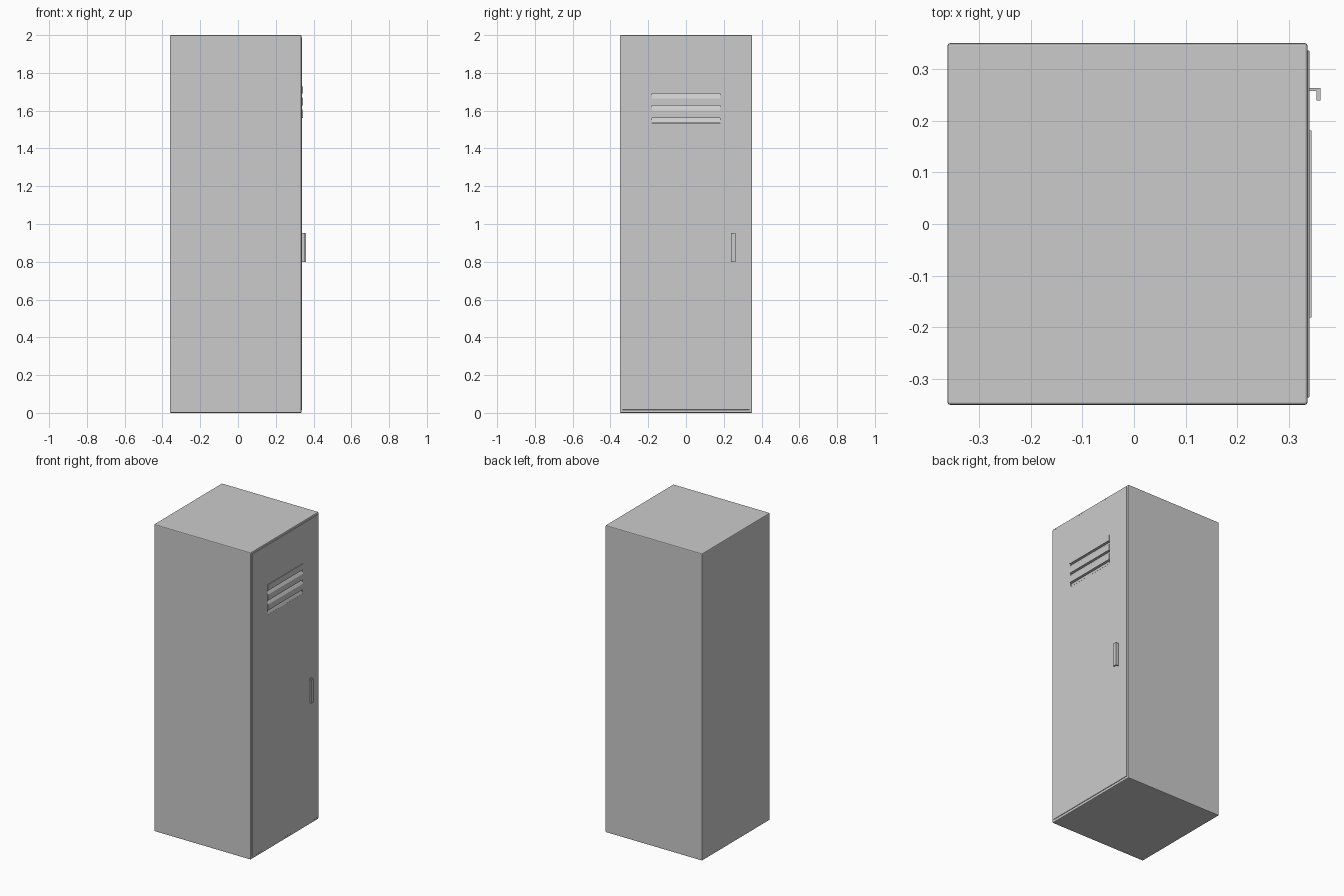
import bpy, bmesh

if "Cube" in bpy.data.objects:
    bpy.data.objects.remove(bpy.data.objects["Cube"])


def box(name, lo, hi, bevel=0.0, segments=1):
    bm = bmesh.new()
    bmesh.ops.create_cube(bm, size=1)
    for v in bm.verts:
        v.co = [lo[i] + (v.co[i] + 0.5) * (hi[i] - lo[i]) for i in range(3)]
    if bevel:
        bmesh.ops.bevel(bm, geom=bm.edges[:], offset=bevel, segments=segments,
                        profile=0.5, affect='EDGES')
    return finish(name, bm)


def prism(name, points, vector):
    """Extrude a closed polygon along a vector."""
    bm = bmesh.new()
    face = bm.faces.new([bm.verts.new(p) for p in points])
    new = bmesh.ops.extrude_face_region(bm, geom=[face])
    verts = [g for g in new["geom"] if isinstance(g, bmesh.types.BMVert)]
    bmesh.ops.translate(bm, verts=verts, vec=vector)
    bmesh.ops.recalc_face_normals(bm, faces=bm.faces)
    return finish(name, bm)


def finish(name, bm):
    mesh = bpy.data.meshes.new(name)
    bm.to_mesh(mesh)
    bm.free()
    obj = bpy.data.objects.new(name, mesh)
    bpy.context.collection.objects.link(obj)
    return obj


def cut(obj, cutter):
    mod = obj.modifiers.new("cut", 'BOOLEAN')
    mod.operation = 'DIFFERENCE'
    mod.solver = 'EXACT'
    mod.object = cutter
    cutter.hide_render = True
    cutter.hide_set(True)


# Cabinet with softened edges, and a slightly raised door
cabinet = box("cabinet", (-0.361, -0.35, 0), (0.336, 0.35, 2), 0.005, 2)
door = box("door", (0.33, -0.336, 0.016), (0.3395, 0.336, 1.988), 0.001)

# Vent opening through the door into the cabinet
opening = box("vent_cutter", (0.322, -0.181, 1.533), (0.36, 0.181, 1.729))
cut(cabinet, opening)
cut(door, opening)

# Louvres: upright lip, undercut, then a slope out to the next lip
profile = [(0.323, 1.729)]
for i in range(3):
    top = 1.729 - i * 0.0645
    profile += [(0.344, top), (0.344, top - 0.038), (0.327, top - 0.038)]
profile += [(0.3395, 1.5335), (0.323, 1.5335)]
prism("vent_louvres", [(x, -0.181, z) for x, z in profile], (0, 0.362, 0))

# Hooked pull handle, an L-shaped strip
hook = [(0.338, 0.257), (0.353, 0.257), (0.353, 0.239),
        (0.361, 0.239), (0.361, 0.263), (0.338, 0.263)]
prism("handle", [(x, y, 0.80) for x, y in hook], (0, 0, 0.153))
